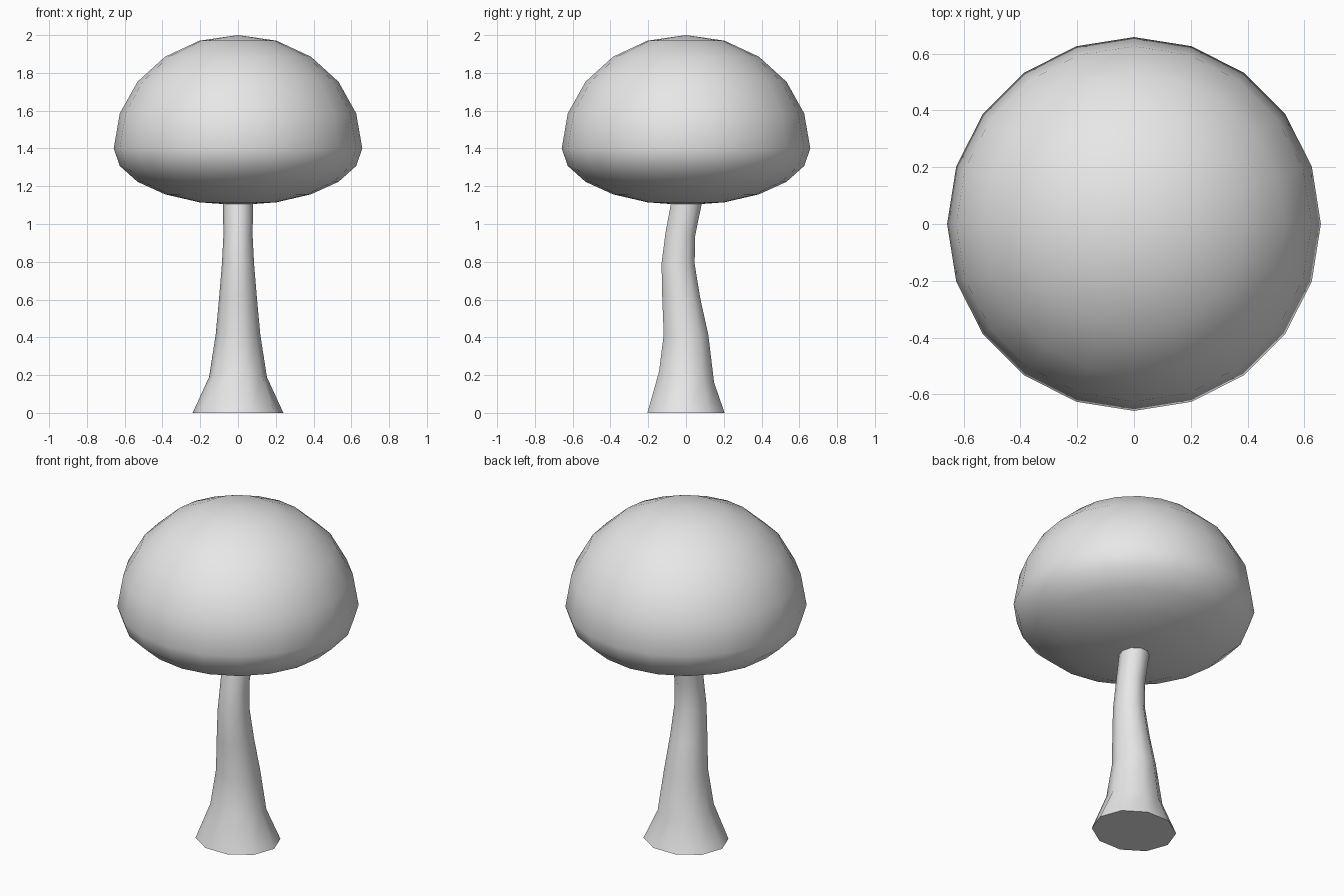
import bpy, bmesh, math

if "Cube" in bpy.data.objects:
    bpy.data.objects.remove(bpy.data.objects["Cube"])

grey = bpy.data.materials.new("light_grey")
grey.diffuse_color = (0.8, 0.8, 0.8, 1)
grey.use_nodes = True
grey.node_tree.nodes["Principled BSDF"].inputs["Base Color"].default_value = grey.diffuse_color


def finish(bm, name, angle):
    bmesh.ops.recalc_face_normals(bm, faces=bm.faces)
    mesh = bpy.data.meshes.new(name)
    bm.to_mesh(mesh)
    bm.free()
    mesh.materials.append(grey)
    ob = bpy.data.objects.new(name, mesh)
    bpy.context.collection.objects.link(ob)
    bpy.ops.object.select_all(action='DESELECT')
    ob.select_set(True)
    bpy.context.view_layer.objects.active = ob
    bpy.ops.object.shade_smooth_by_angle(angle=math.radians(angle))
    return ob


# cap: sphere with a tall dome and a flattened underside
bm = bmesh.new()
bmesh.ops.create_uvsphere(bm, u_segments=20, v_segments=10, radius=1)
for v in bm.verts:
    x, y, z = v.co
    v.co = (x * 0.658, y * 0.658, 1.4 + z * (0.6 if z > 0 else 0.3))
finish(bm, "cap", 80)

# stem: ten-sided rings along a bent path
# (height, centre y, x radius, y radius, slope along y)
rings = [
    (0.00, 0.000, 0.240, 0.215, 0.0),
    (0.19, 0.003, 0.153, 0.153, -0.20),
    (0.415, 0.000, 0.118, 0.124, 0.0),
    (0.61, -0.025, 0.100, 0.106, -0.05),
    (0.79, -0.042, 0.085, 0.092, 0.0),
    (0.945, -0.030, 0.077, 0.083, -0.08),
    (1.10, 0.000, 0.080, 0.084, -0.1),
    (1.25, 0.030, 0.085, 0.088, -0.1),
]
N = 10
bm = bmesh.new()
loops = []
for z, cy, rx, ry, slope in rings:
    loop = []
    for i in range(N):
        a = math.tau * i / N
        dy = ry * math.sin(a)
        loop.append(bm.verts.new((rx * math.cos(a), cy + dy, z + slope * dy)))
    loops.append(loop)
for low, high in zip(loops, loops[1:]):
    for i in range(N):
        j = (i + 1) % N
        bm.faces.new((low[i], low[j], high[j], high[i]))
bm.faces.new(loops[0][::-1])
bm.faces.new(loops[-1])
finish(bm, "stem", 50)
